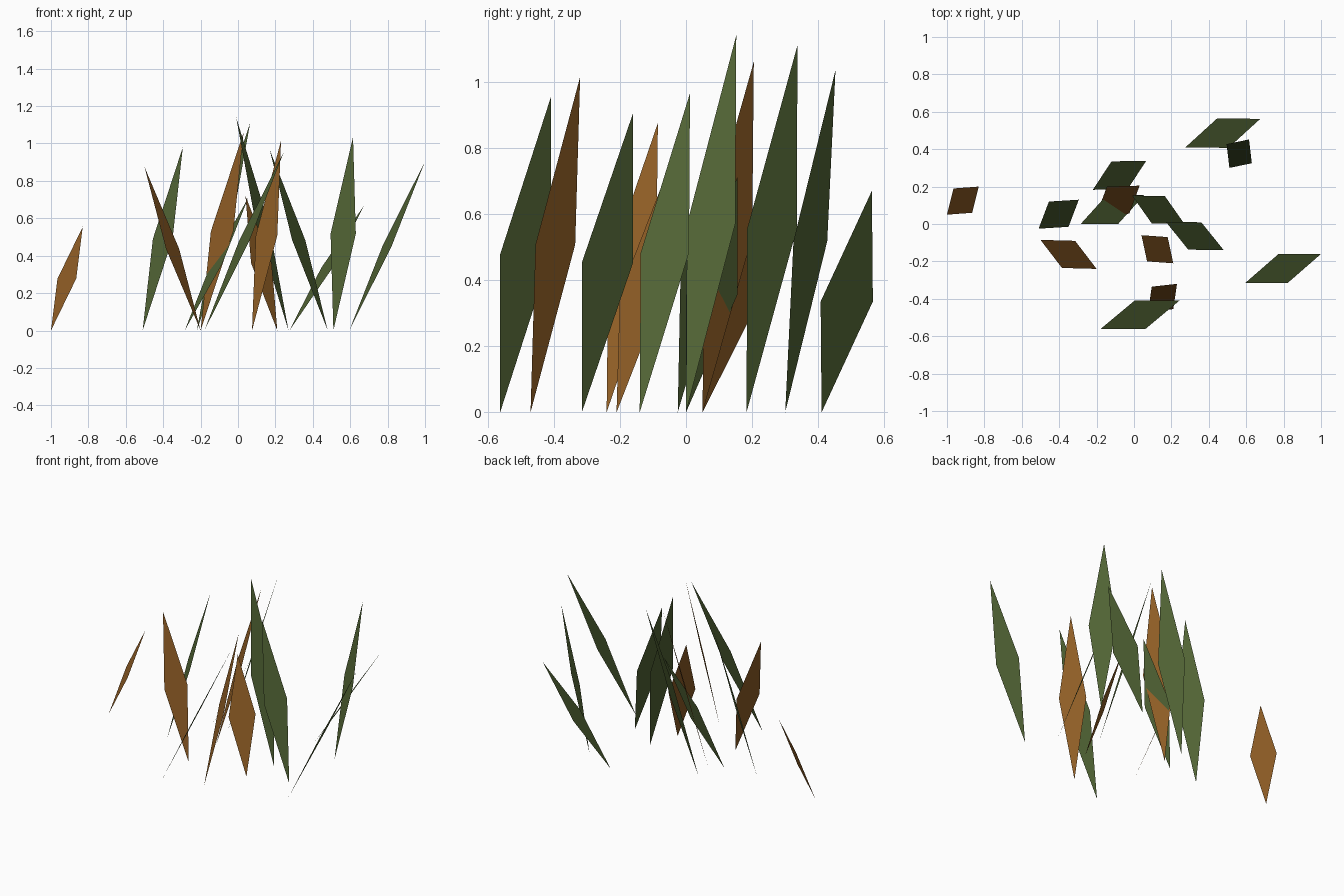
import bpy
from mathutils import Vector


def material(name, rgb):
    m = bpy.data.materials.new(name)
    m.diffuse_color = (*rgb, 1)
    return m


GREEN = material("leaf green", (0.085, 0.130, 0.036))
BROWN = material("dry brown", (0.280, 0.112, 0.019))


def blade(name, mat, base, tip, height, side):
    """Flat diamond blade: base on the ground, raised tip, two half-height corners."""
    b = Vector((*base, 0))
    t = Vector((*tip, height))
    s = Vector((*side, height / 2))
    o = b + t - s
    if (s - b).cross(t - b).z < 0:      # face the upper side outwards
        s, o = o, s
    me = bpy.data.meshes.new(name)
    me.from_pydata([b, s, t, o], [], [(0, 1, 2), (0, 2, 3)])
    me.materials.append(mat)
    ob = bpy.data.objects.new(name, me)
    bpy.context.collection.objects.link(ob)


# dry blades: base xy, tip xy, tip height, one side corner xy
dry = [
    ((-1.00, 0.05), (-0.83, 0.20), 0.555, (-0.965, 0.19)),
    ((-0.20, -0.24), (-0.50, -0.085), 0.875, (-0.385, -0.235)),
    ((-0.20, 0.05), (0.03, 0.205), 1.06, (-0.145, 0.20)),
    ((0.21, -0.21), (0.04, -0.06), 0.72, (0.07, -0.20)),
    ((0.075, -0.47), (0.23, -0.32), 1.015, (0.095, -0.335)),
]

# living blades
fresh = [
    ((-0.51, -0.025), (-0.295, 0.13), 0.98, (-0.455, 0.12)),
    ((-0.22, 0.183), (0.065, 0.337), 1.11, (-0.12, 0.335)),
    ((-0.285, 0.0), (0.055, 0.155), 0.71, (-0.085, 0.0)),
    ((0.27, 0.0), (-0.01, 0.152), 1.14, (0.095, 0.003)),
    ((0.48, -0.14), (0.17, 0.012), 0.965, (0.29, -0.137)),
    ((-0.18, -0.562), (0.245, -0.408), 0.955, (0.06, -0.562)),
    ((0.595, -0.315), (1.00, -0.16), 0.905, (0.822, -0.315)),
    ((0.275, 0.41), (0.675, 0.562), 0.67, (0.445, 0.565)),
    ((0.51, 0.30), (0.615, 0.452), 1.035, (0.495, 0.427)),
]

for i, d in enumerate(dry):
    blade(f"dry_blade_{i + 1}", BROWN, *d)
for i, d in enumerate(fresh):
    blade(f"green_blade_{i + 1}", GREEN, *d)
